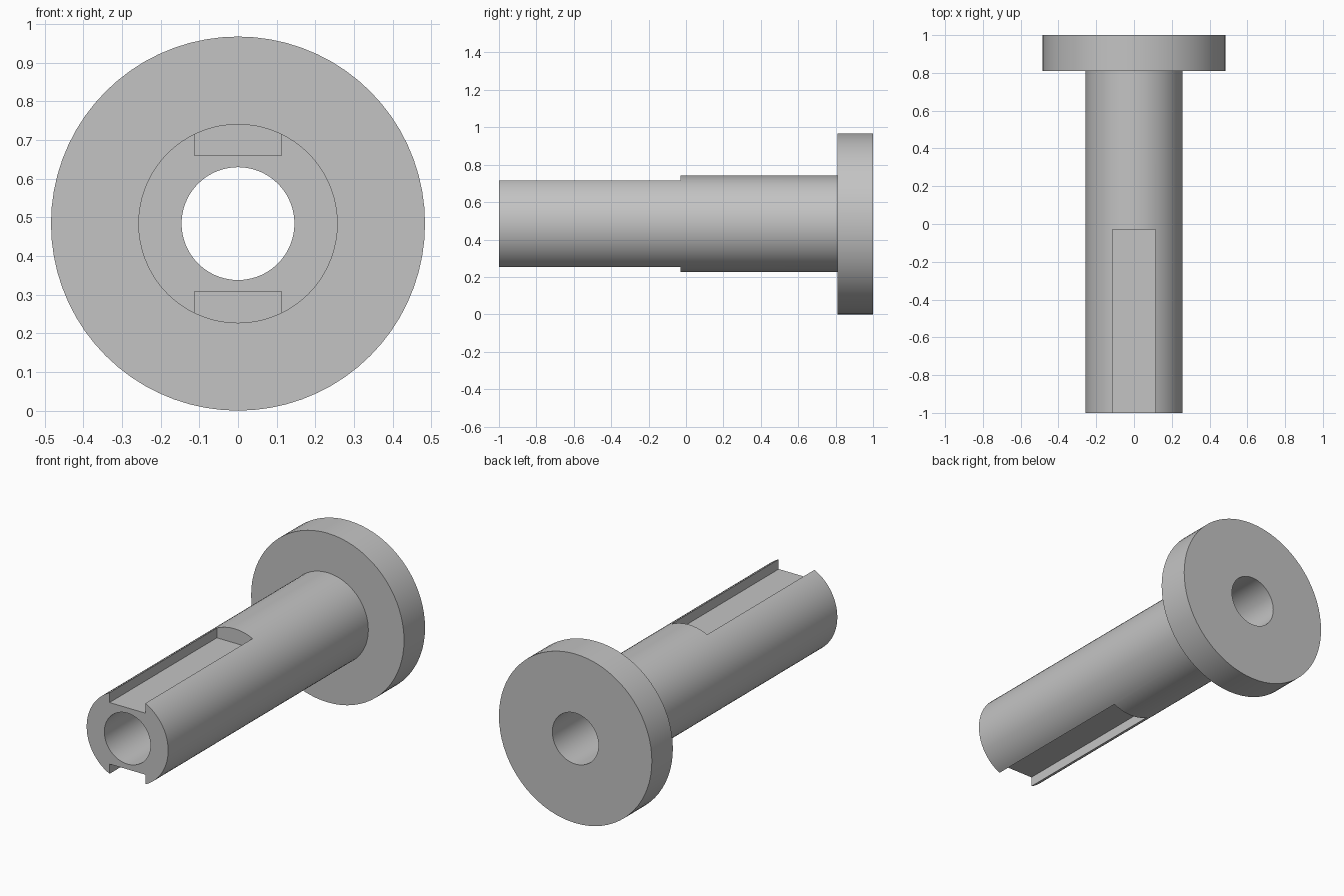
import bpy
import bmesh
from math import cos, sin, tau, radians

default = bpy.data.objects.get("Cube")
if default:
    bpy.data.objects.remove(default, do_unlink=True)

AXIS_Z = 0.484
SIDES = 72
BORE, SHAFT, FLANGE = 0.146, 0.258, 0.484
FRONT, STEP, BACK = -1.0, 0.81, 1.0
SLOT_HALF_WIDTH, SLOT_FLOOR, SLOT_END = 0.113, 0.176, -0.03

grey = bpy.data.materials.new("plain grey")
grey.use_nodes = True
colour = (0.55, 0.55, 0.55, 1)
grey.diffuse_color = colour
grey.node_tree.nodes["Principled BSDF"].inputs["Base Color"].default_value = colour


def add_object(name, bm):
    bmesh.ops.recalc_face_normals(bm, faces=bm.faces)
    mesh = bpy.data.meshes.new(name)
    bm.to_mesh(mesh)
    bm.free()
    mesh.materials.append(grey)
    obj = bpy.data.objects.new(name, mesh)
    bpy.context.collection.objects.link(obj)
    return obj


def lathe(name, profile):
    """Turn a closed (radius, y) profile around the long axis."""
    bm = bmesh.new()
    rings = []
    for r, y in profile:
        angles = [tau * i / SIDES for i in range(SIDES)]
        rings.append([bm.verts.new((r * cos(a), y, AXIS_Z + r * sin(a))) for a in angles])
    for k, ring in enumerate(rings):
        after = rings[(k + 1) % len(rings)]
        for i in range(SIDES):
            j = (i + 1) % SIDES
            bm.faces.new((ring[i], ring[j], after[j], after[i]))
    return add_object(name, bm)


def box(name, low, high):
    bm = bmesh.new()
    bmesh.ops.create_cube(bm, size=1)
    for v in bm.verts:
        v.co = [(a + b) / 2 + c * (b - a) for a, b, c in zip(low, high, v.co)]
    return add_object(name, bm)


# Hollow shaft with a round flange at the back
body = lathe("flanged_sleeve", [
    (BORE, FRONT), (SHAFT, FRONT), (SHAFT, STEP),
    (FLANGE, STEP), (FLANGE, BACK), (BORE, BACK)])

# Keyways cut into the top and bottom of the shaft, open at the front
cutters = []
for name, side in (("top_keyway_cutter", 1), ("bottom_keyway_cutter", -1)):
    z_low, z_high = sorted((AXIS_Z + side * SLOT_FLOOR, AXIS_Z + side * 0.4))
    cutter = box(name, (-SLOT_HALF_WIDTH, FRONT - 0.1, z_low),
                 (SLOT_HALF_WIDTH, SLOT_END, z_high))
    cutter.hide_render = True
    cutters.append(cutter)
    cut = body.modifiers.new(name, 'BOOLEAN')
    cut.operation = 'DIFFERENCE'
    cut.solver = 'EXACT'
    cut.object = cutter

# Apply the cuts, then shade the curved walls smooth
bpy.ops.object.select_all(action='DESELECT')
body.select_set(True)
bpy.context.view_layer.objects.active = body
for name in [m.name for m in body.modifiers]:
    bpy.ops.object.modifier_apply(modifier=name)
for cutter in cutters:
    bpy.data.objects.remove(cutter, do_unlink=True)
bpy.ops.object.shade_smooth_by_angle(angle=radians(30))
